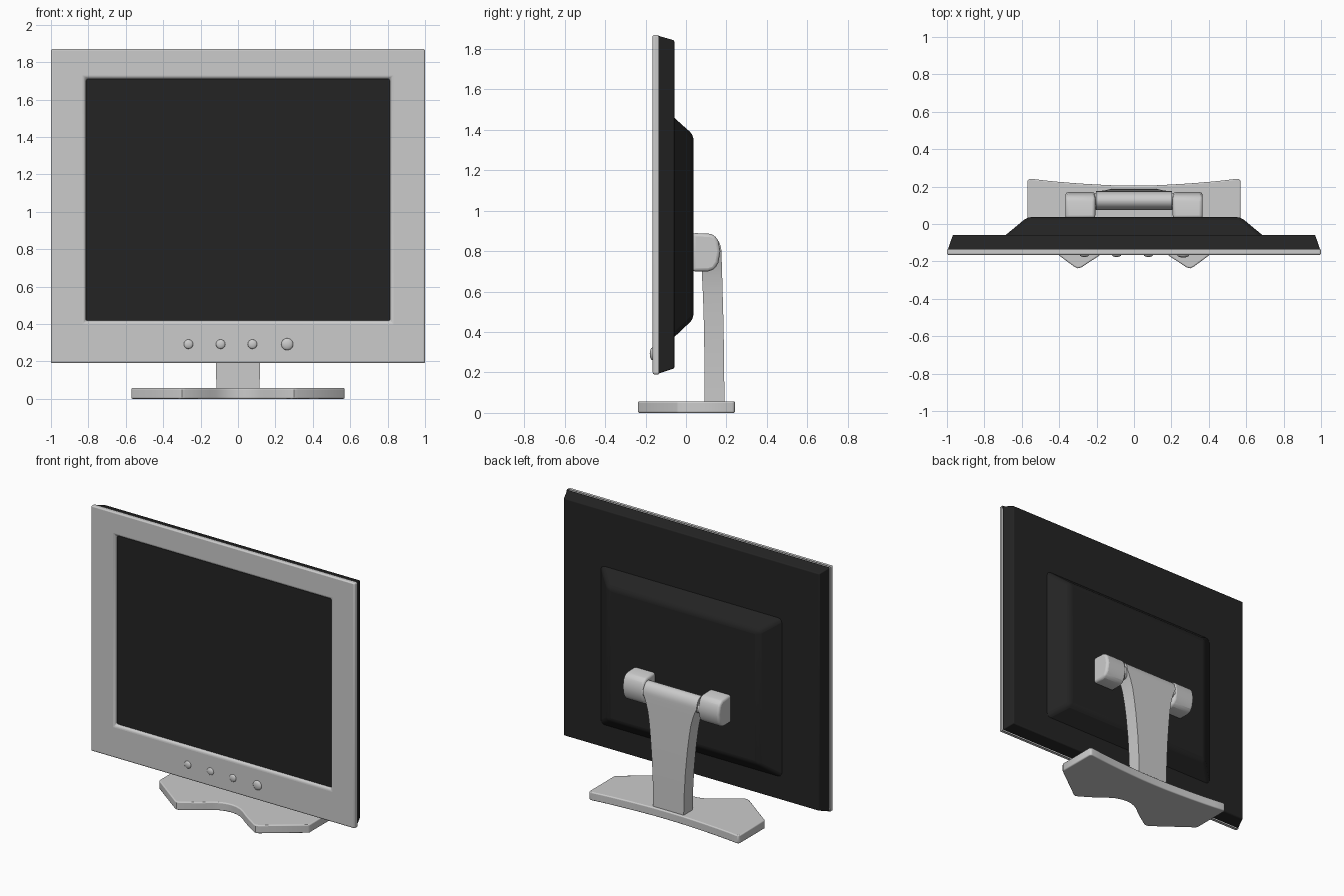
import bpy, bmesh, math
from mathutils import Vector

if "Cube" in bpy.data.objects:
    bpy.data.objects.remove(bpy.data.objects["Cube"])

black = bpy.data.materials.new("black_plastic")
black.diffuse_color = (0.017, 0.017, 0.017, 1)
black.use_nodes = True
black.node_tree.nodes["Principled BSDF"].inputs["Base Color"].default_value = black.diffuse_color


def finish(ob, bevel=0, mat=None, segments=3, angle=30):
    if mat:
        ob.data.materials.append(mat)
    bpy.ops.object.select_all(action='DESELECT')
    ob.select_set(True)
    bpy.context.view_layer.objects.active = ob
    bpy.ops.object.shade_smooth_by_angle(angle=math.radians(35))
    if bevel:
        m = ob.modifiers.new("bevel", 'BEVEL')
        m.width, m.segments = bevel, segments
        m.limit_method, m.angle_limit = 'ANGLE', math.radians(angle)
        bpy.ops.object.modifier_apply(modifier=m.name)
    return ob


def loft(name, rings, caps=(True, True), **kw):
    """Skin a stack of equal-length point rings, capping either end."""
    bm = bmesh.new()
    rows = [[bm.verts.new(p) for p in r] for r in rings]
    n = len(rows[0])
    for a, b in zip(rows, rows[1:]):
        for i in range(n):
            j = (i + 1) % n
            bm.faces.new((a[i], a[j], b[j], b[i]))
    if caps[0]:
        bm.faces.new(rows[0][::-1])
    if caps[1]:
        bm.faces.new(rows[-1])
    bmesh.ops.recalc_face_normals(bm, faces=bm.faces)
    me = bpy.data.meshes.new(name)
    bm.to_mesh(me)
    bm.free()
    ob = bpy.data.objects.new(name, me)
    bpy.context.collection.objects.link(ob)
    return finish(ob, **kw)


def upright(hx, z0, z1, y):
    return [(-hx, y, z0), (hx, y, z0), (hx, y, z1), (-hx, y, z1)]


# Front bezel, its opening and the recessed screen
loft("bezel", [upright(1, .19, 1.87, -.137), upright(1, .19, 1.87, -.165),
               upright(.822, .408, 1.722, -.165), upright(.812, .418, 1.706, -.146),
               upright(.812, .418, 1.706, -.137)],
     caps=(False, False), bevel=.009)
loft("screen", [upright(.815, .415, 1.71, -.12), upright(.815, .415, 1.71, -.147)], mat=black)

# Back shell and the raised housing behind it
loft("back_shell", [upright(.996, .194, 1.866, -.138), upright(.968, .22, 1.843, -.058)],
     bevel=.006, mat=black)
loft("rear_housing", [upright(.71, .355, 1.48, -.08), upright(.685, .375, 1.46, -.058),
                      upright(.57, .465, 1.375, .037)], bevel=.022, mat=black, angle=25)

# Domed control buttons
for i, (x, r) in enumerate([(-.265, .025), (-.093, .025), (.077, .025), (.263, .032)]):
    bpy.ops.mesh.primitive_uv_sphere_add(segments=24, ring_count=12, radius=r,
                                         location=(x, -.165, .292), rotation=(math.pi / 2, 0, 0))
    ob = bpy.context.object
    ob.name = f"button_{i + 1}"
    ob.scale = (1, 1, .45)
    finish(ob)

# Hinge blocks on each side of the neck
block = [(.03, .70), (.11, .70), (.14, .71), (.16, .742), (.17, .80),
         (.16, .85), (.145, .876), (.12, .886), (.03, .89)]
for side, s in (("left", -1), ("right", 1)):
    loft(f"hinge_block_{side}", [[(s * x, y, z) for y, z in block] for x in (.207, .367)],
         bevel=.016)

# Pivot rod joining the hinge blocks
bpy.ops.mesh.primitive_cylinder_add(vertices=32, radius=.045, depth=.46,
                                    location=(0, .122, .80), rotation=(0, math.pi / 2, 0))
bpy.context.object.name = "hinge_rod"
finish(bpy.context.object)

# Flared neck: (height, half width, front y, back y), rounded over at the top
neck = [(.04, .115, .092, .19), (.19, .118, .092, .189), (.35, .126, .09, .187),
        (.5, .139, .087, .184), (.6, .15, .083, .181), (.68, .162, .079, .179),
        (.74, .178, .076, .177), (.78, .193, .075, .176), (.8, .203, .075, .175)]
for k in range(1, 9):
    a = math.radians(k * 10.8)
    neck.append((.8 + .07 * math.sin(a), .203, .125 - .05 * math.cos(a), .125 + .05 * math.cos(a)))
loft("neck", [[(-w, f, z), (w, f, z), (w, b, z), (-w, b, z)] for z, w, f, b in neck])

# Base plate: half outline mirrored, with concave back and front edges
half = [(.1, .206), (.2, .211), (.3, .217), (.4, .225), (.48, .233), (.55, .242), (.563, .24),
        (.57, .228), (.57, -.035), (.563, -.047), (.32, -.228), (.3, -.237), (.28, -.231),
        (.19, -.172), (.15, -.143), (.115, -.115), (.08, -.094), (.04, -.08)]
outline = [(0, .205)] + half + [(0, -.076)] + [(-x, y) for x, y in half[::-1]]
loft("base", [[(x, y, z) for x, y in outline] for z in (0, .057)], bevel=.007, angle=50)
